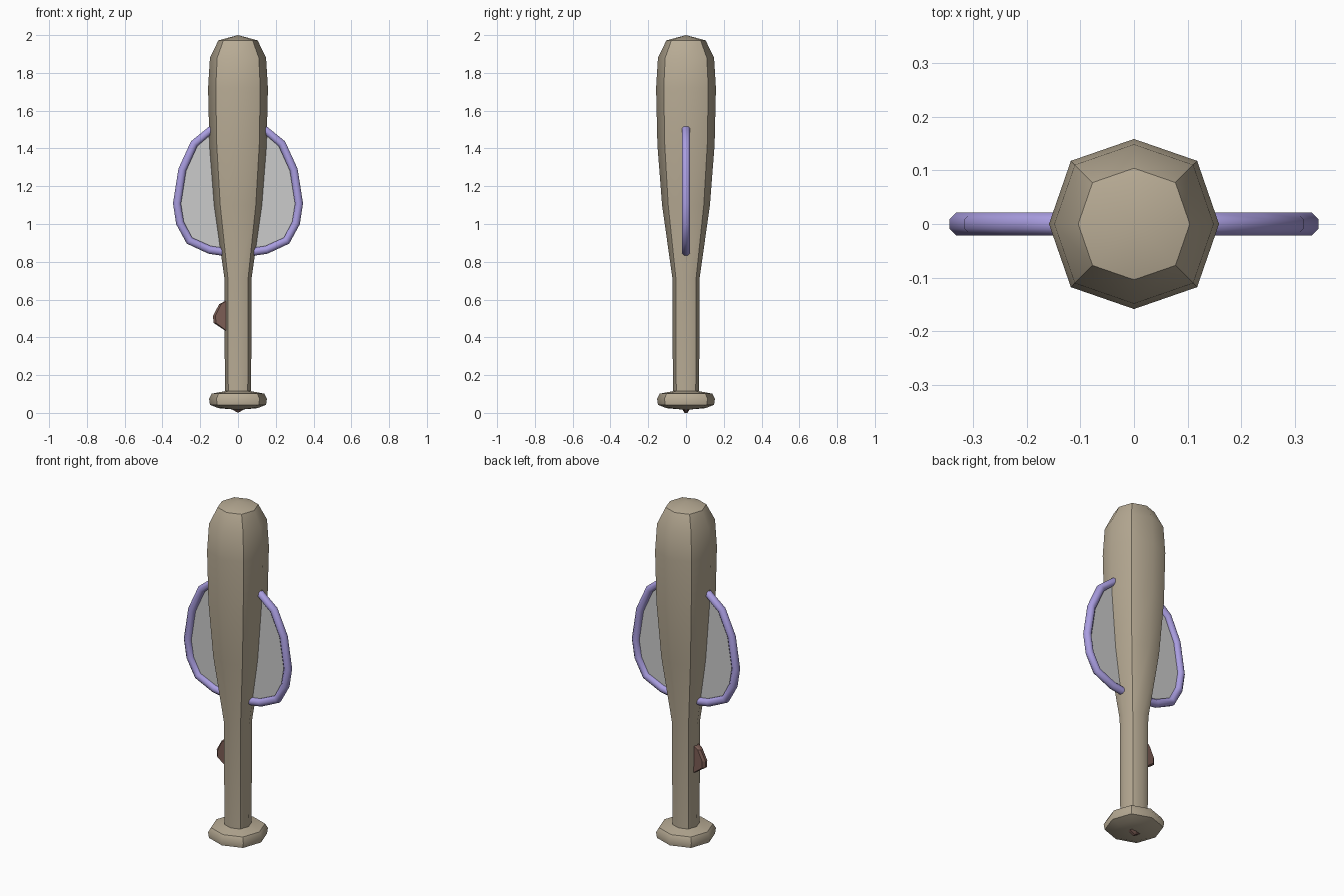
import bpy, bmesh, math

if "Cube" in bpy.data.objects:
    bpy.data.objects.remove(bpy.data.objects["Cube"])


def add_object(name, bm, color=None, smooth=None):
    bmesh.ops.recalc_face_normals(bm, faces=bm.faces)
    me = bpy.data.meshes.new(name)
    bm.to_mesh(me)
    bm.free()
    ob = bpy.data.objects.new(name, me)
    bpy.context.collection.objects.link(ob)
    if color:
        mat = bpy.data.materials.new(name)
        mat.diffuse_color = (*color, 1)
        mat.use_nodes = True
        mat.node_tree.nodes["Principled BSDF"].inputs["Base Color"].default_value = mat.diffuse_color
        me.materials.append(mat)
    if smooth:
        bpy.ops.object.select_all(action='DESELECT')
        bpy.context.view_layer.objects.active = ob
        ob.select_set(True)
        bpy.ops.object.shade_smooth_by_angle(angle=math.radians(smooth))
    return ob


def skin(bm, rings, closed=False):
    n = len(rings[0])
    pairs = list(zip(rings, rings[1:])) + ([(rings[-1], rings[0])] if closed else [])
    for a, b in pairs:
        for i in range(n):
            j = (i + 1) % n
            bm.faces.new((a[i], a[j], b[j], b[i]))


# Bat: eight-sided turned profile (radius, height) with a pointed cap
profile = [(0.105, 0.025), (0.15, 0.043), (0.155, 0.075), (0.14, 0.102), (0.07, 0.115),
           (0.073, 0.715), (0.128, 1.10), (0.153, 1.42), (0.16, 1.72), (0.15, 1.88), (0.105, 1.972)]
bm = bmesh.new()
rings = []
for r, z in profile:
    ring = []
    for i in range(8):
        a = i * math.pi / 4
        k = r * (1.04 if i % 2 else 0.99)
        ring.append(bm.verts.new((k * math.cos(a), k * math.sin(a), z)))
    rings.append(ring)
skin(bm, rings)
for ring, z in ((rings[0], 0.016), (rings[-1], 2.0)):
    tip = bm.verts.new((0, 0, z))
    for i in range(8):
        bm.faces.new((ring[i], ring[(i + 1) % 8], tip))
add_object("bat", bm, (0.48, 0.41, 0.30), 40)

# Racket head: egg-shaped centre line, mirrored in x
half = [(0.13, 1.51), (0.232, 1.425), (0.295, 1.287), (0.323, 1.108),
        (0.307, 1.005), (0.257, 0.912), (0.15, 0.863), (0.06, 0.85)]
path = half + [(-x, z) for x, z in reversed(half)]

# Racket rim: eight-sided tube along the closed centre line
bm = bmesh.new()
rings = []
n = len(path)
for i, (x, z) in enumerate(path):
    (x0, z0), (x1, z1) = path[i - 1], path[(i + 1) % n]
    d = math.hypot(x1 - x0, z1 - z0)
    nx, nz = (z1 - z0) / d, -(x1 - x0) / d
    rings.append([bm.verts.new((x + 0.023 * math.cos(a) * nx, 0.023 * math.sin(a),
                                z + 0.023 * math.cos(a) * nz))
                  for a in [(k + 0.5) * math.pi / 4 for k in range(8)]])
skin(bm, rings, closed=True)
add_object("racket_rim", bm, (0.40, 0.34, 0.75), 50)

# Racket strings: a flat grey sheet filling the rim
bm = bmesh.new()
bm.faces.new([bm.verts.new((x, 0, z)) for x, z in path])
add_object("racket_strings", bm)

# Wooden inner stick with a side bump, showing at the grip and under the knob
outline = [(0.0, 0.0), (0.035, 0.02), (0.035, 0.65), (-0.02, 0.65), (-0.055, 0.60),
           (-0.10, 0.575), (-0.132, 0.515), (-0.13, 0.477), (-0.06, 0.43), (-0.035, 0.40), (-0.035, 0.02)]
bm = bmesh.new()
rings = []
for y, k in ((-0.02, 0.9), (-0.008, 1), (0.008, 1), (0.02, 0.9)):
    rings.append([bm.verts.new((x * k, y, z if z > 0.01 else (0.0 if k == 1 else 0.02)))
                  for x, z in outline])
skin(bm, rings)
bm.faces.new(rings[0])
bm.faces.new(rings[-1])
add_object("inner_stick", bm, (0.20, 0.11, 0.09))
